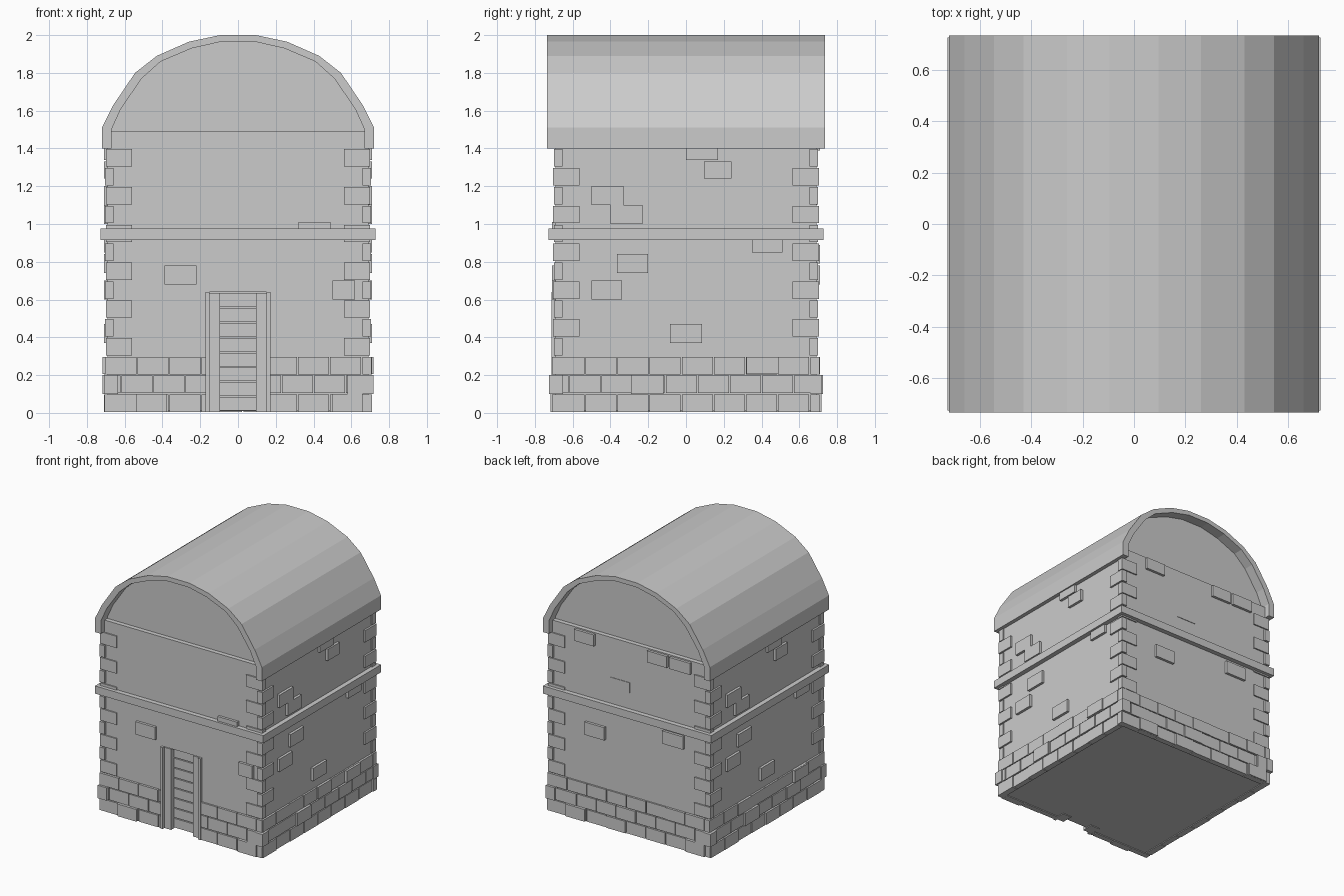
import bpy, math, random
from mathutils import Matrix, Vector

if "Cube" in bpy.data.objects:
    bpy.data.objects.remove(bpy.data.objects["Cube"])

random.seed(4)
WALL = 0.69          # half width of the plain wall


def mesh_object(name, verts, faces):
    me = bpy.data.meshes.new(name)
    me.from_pydata(verts, [], faces)
    me.update()
    ob = bpy.data.objects.new(name, me)
    bpy.context.collection.objects.link(ob)
    return ob


def boxes(name, items):
    """One object from many boxes: (x0, x1, y0, y1, z0, z1, quarter turns)."""
    verts, faces = [], []
    for x0, x1, y0, y1, z0, z1, turn in items:
        n = len(verts)
        rot = Matrix.Rotation(turn * math.pi / 2, 3, 'Z')
        for z in (z0, z1):
            for x, y in ((x0, y0), (x1, y0), (x1, y1), (x0, y1)):
                verts.append(rot @ Vector((x, y, z)))
        faces += [[n + i for i in f] for f in (
            (3, 2, 1, 0), (4, 5, 6, 7), (0, 1, 5, 4),
            (1, 2, 6, 5), (2, 3, 7, 6), (3, 0, 4, 7))]
    return mesh_object(name, verts, faces)


def prism(name, outline, lo, hi, place):
    n = len(outline)
    verts = [place(a, b, c) for c in (lo, hi) for a, b in outline]
    faces = [list(range(n))[::-1], list(range(n, 2 * n))]
    faces += [(i, (i + 1) % n, n + (i + 1) % n, n + i) for i in range(n)]
    return mesh_object(name, verts, faces)


def upright(a, b, c):
    return (a, b, c)


def along_y(a, b, c):
    return (a, -c, b)


# Walls: lower storey with a door recess, plain upper storey
W = WALL
prism("lower_wall", [(-W, -W), (-.15, -W), (-.15, -.6), (.15, -.6),
                     (.15, -W), (W, -W), (W, W), (-W, W)], 0.01, 0.64, upright)
boxes("upper_wall", [(-W, W, -W, W, 0.64, 1.49, 0)])

# Barrel roof shell and the recessed gable filling it
half_out = [(.72, 1.4), (.72, 1.51), (.66, 1.63), (.545, 1.80),
            (.43, 1.89), (.26, 1.965), (.095, 2.0)]
half_in = [(.67, 1.4), (.67, 1.5), (.62, 1.61), (.51, 1.77),
           (.41, 1.86), (.245, 1.93), (.09, 1.965)]


def arch(half):
    return half + [(-x, z) for x, z in reversed(half)]


outer, inner = arch(half_out), arch(half_in)
n = len(outer)
verts = [(x, y, z) for y in (-.735, .735) for x, z in outer + inner]
faces = []
for i in range(n - 1):
    o, k, b = i, n + i, 2 * n
    faces += [(o, o + 1, b + o + 1, b + o)[::-1], (k, k + 1, b + k + 1, b + k),
              (o, o + 1, k + 1, k)[::-1], (b + o, b + o + 1, b + k + 1, b + k)]
for o in (0, n - 1):
    faces.append((o, n + o, 3 * n + o, 2 * n + o))
roof = mesh_object("roof_shell", verts, faces)
prism("gable", inner, -.655, .655, along_y)

# String course round the middle
boxes("string_course", [(-.727, .727, -.727, .727, .915, .975, 0)])

# Plinth: three courses of separate stones on each face
stones = []
for turn in range(4):
    for row in range(3):
        u = -.705 - (.085 if row % 2 else 0)
        while u < .69:
            a, b = max(u, -.705), min(u + .17, .705)
            u += .17
            pieces = [(a, b)]
            if turn == 0:      # keep the doorway clear
                pieces = [(a, min(b, -.17)), (max(a, .17), b)]
            for p, q in pieces:
                if q - p > .02:
                    out = .704 + random.uniform(-.003, .006)
                    stones.append((p + .003, q - .003, -out, -.66,
                                   row * .1 + .004, row * .1 + .097, turn))
boxes("plinth_stones", stones)

# Quoins: alternate long and short stones at every corner
quoins = []
for turn in range(4):
    for row in range(11):
        long_x = (row % 2 == 0) == (turn % 2 == 0)
        lx, ly = (.14, .045) if long_x else (.045, .14)
        out = .704 if row % 2 else .700
        z = .3 + row * .1
        quoins.append((out - lx, out, -out, -out + ly, z + .004, z + .096, turn))
boxes("quoins", quoins)

# Odd stones standing proud of each face: (u0, u1, z0, z1)
front = [(.32, .49, .97, 1.01), (-.39, -.22, .68, .78), (.5, .62, .6, .7)]
side = [(0, .17, 1.34, 1.41), (.095, .24, 1.24, 1.33), (-.5, -.33, 1.1, 1.2),
        (-.4, -.23, 1.0, 1.1), (.35, .51, .85, .92), (-.365, -.2, .74, .84),
        (-.5, -.34, .6, .7), (-.085, .085, .37, .47)]
back = [(-.47, -.3, 1.39, 1.48), (.16, .33, 1.39, 1.48), (.35, .53, 1.39, 1.48),
        (-.38, -.21, .68, .78), (.29, .47, .79, .89)]
proud = [(a, b, -.71, -.66, c, d, t)
         for t, group in enumerate((front, side, back, side))
         for a, b, c, d in group]
proud.append((-.17, 0, -.694, -.66, 1.1, 1.18, 2))
boxes("proud_wall_stones", proud)

# Plinth stones that stick out further
low_front = [(-.71, -.635, .1, .2), (-.54, -.375, .005, .1),
             (.5, .66, .005, .1), (.58, .715, .1, .2)]
low_side = [(-.725, -.65, .1, .2), (-.29, -.12, .1, .2), (.32, .49, .205, .295)]
boxes("proud_plinth_stones", [
    (a, b, -.718, -.66, c, d, t)
    for t, group in enumerate((low_front, low_side, low_front, low_side))
    for a, b, c, d in group])

# Door: frame, jambs and horizontal planks
boxes("door_frame", [(-.173, -.152, -.712, -.6, .005, .64, 0),
                     (.152, .173, -.712, -.6, .005, .64, 0)])
boxes("door_jambs", [(-.152, -.095, -.69, -.6, .005, .635, 0),
                     (.095, .152, -.69, -.6, .005, .635, 0)])
boxes("door_planks", [(-.095, .095, -.655, -.6, .012 + i * .0783,
                       .083 + i * .0783, 0) for i in range(8)])
